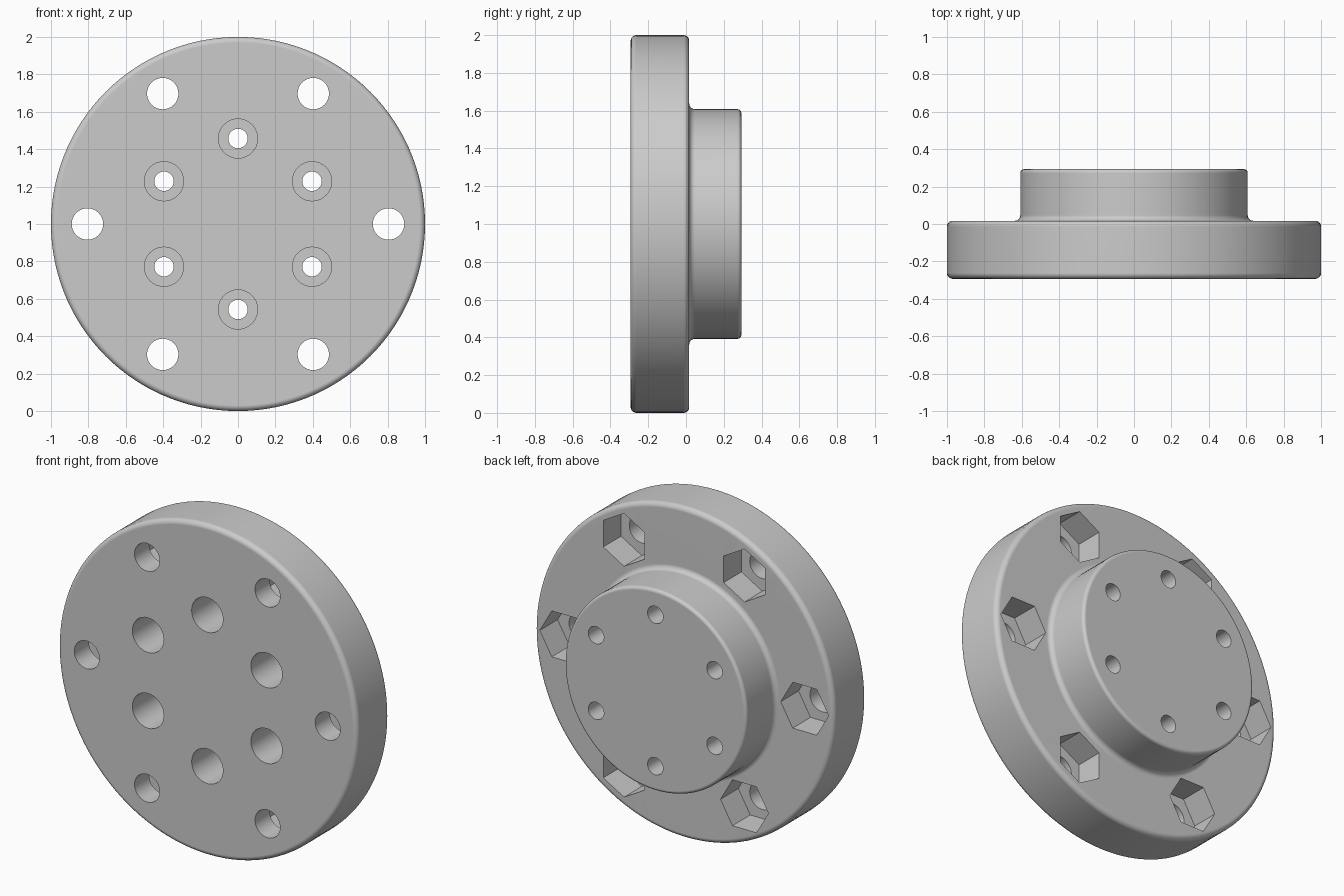
import bpy, bmesh, math
from mathutils import Matrix, Vector

if "Cube" in bpy.data.objects:
    bpy.data.objects.remove(bpy.data.objects["Cube"])

FRONT, SHOULDER, BACK = -0.293, 0.017, 0.293


def lathe(bm, profile, steps, cx=0.0, cz=0.0, phase=0.0):
    """Closed solid turned about an axis parallel to y; profile holds (radius, y)."""
    rings = []
    for r, y in profile:
        rings.append([bm.verts.new((cx + r * math.cos(phase + math.tau * i / steps), y,
                                    cz + r * math.sin(phase + math.tau * i / steps)))
                      for i in range(steps)])
    for a, b in zip(rings, rings[1:]):
        for i in range(steps):
            j = (i + 1) % steps
            bm.faces.new((a[i], a[j], b[j], b[i]))
    bm.faces.new(rings[0])
    bm.faces.new(rings[-1])


def arc(cr, cy, r, a0, a1, n=5):
    return [(cr + r * math.cos(math.radians(a0 + (a1 - a0) * k / n)),
             cy + r * math.sin(math.radians(a0 + (a1 - a0) * k / n))) for k in range(n + 1)]


def make_object(name, bm):
    bmesh.ops.recalc_face_normals(bm, faces=bm.faces)
    mesh = bpy.data.meshes.new(name)
    bm.to_mesh(mesh)
    bm.free()
    ob = bpy.data.objects.new(name, mesh)
    bpy.context.collection.objects.link(ob)
    return ob


# Flange disc and hub turned as one body with rounded rims and a root fillet
f = 0.03
profile = (arc(1 - f, FRONT + f, f, -90, 0) + arc(1 - f, SHOULDER - f, f, 0, 90)
           + arc(0.608 + f, SHOULDER + f, f, 270, 180)
           + arc(0.608 - 0.02, BACK - 0.02, 0.02, 0, 90))
bm = bmesh.new()
lathe(bm, profile, 120)
body = make_object("flanged_hub", bm)

# Round holes: six stepped ones through the hub, six plain ones through the flange
holes = bmesh.new()
pockets = bmesh.new()
for k in range(6):
    a = math.radians(60 * k + 30)
    lathe(holes, [(0.105, -0.5), (0.105, FRONT + 0.38), (0.052, FRONT + 0.38), (0.052, 0.5)],
          32, 0.457 * math.cos(a), 0.457 * math.sin(a))
    b = math.radians(60 * k)
    cx, cz = 0.805 * math.cos(b), 0.805 * math.sin(b)
    lathe(holes, [(0.084, -0.5), (0.084, 0.2)], 32, cx, cz)
    # Hexagonal nut pockets in the back of the flange
    turn = math.radians(30) if k in (1, 2, 5 - 1 + 1) else 0.0
    lathe(pockets, [(0.16, SHOULDER - 0.17), (0.16, 0.2)], 6, cx, cz, turn)

cutters = [make_object("hole_cutter", holes), make_object("pocket_cutter", pockets)]
bpy.context.view_layer.objects.active = body
body.select_set(True)
for c in cutters:
    mod = body.modifiers.new(c.name, 'BOOLEAN')
    mod.operation = 'DIFFERENCE'
    mod.solver = 'EXACT'
    mod.object = c
    bpy.ops.object.modifier_apply(modifier=mod.name)
for c in cutters:
    bpy.data.objects.remove(c)

# Grey finish, smooth turned surfaces with crisp hole edges
grey = bpy.data.materials.new("grey")
grey.diffuse_color = (0.6, 0.6, 0.6, 1)
grey.use_nodes = True
grey.node_tree.nodes["Principled BSDF"].inputs["Base Color"].default_value = grey.diffuse_color
body.data.materials.clear()
body.data.materials.append(grey)
bpy.ops.object.shade_smooth_by_angle(angle=math.radians(30))
wn = body.modifiers.new("even_shading", 'WEIGHTED_NORMAL')
wn.keep_sharp = True
body.location.z = 1.0
